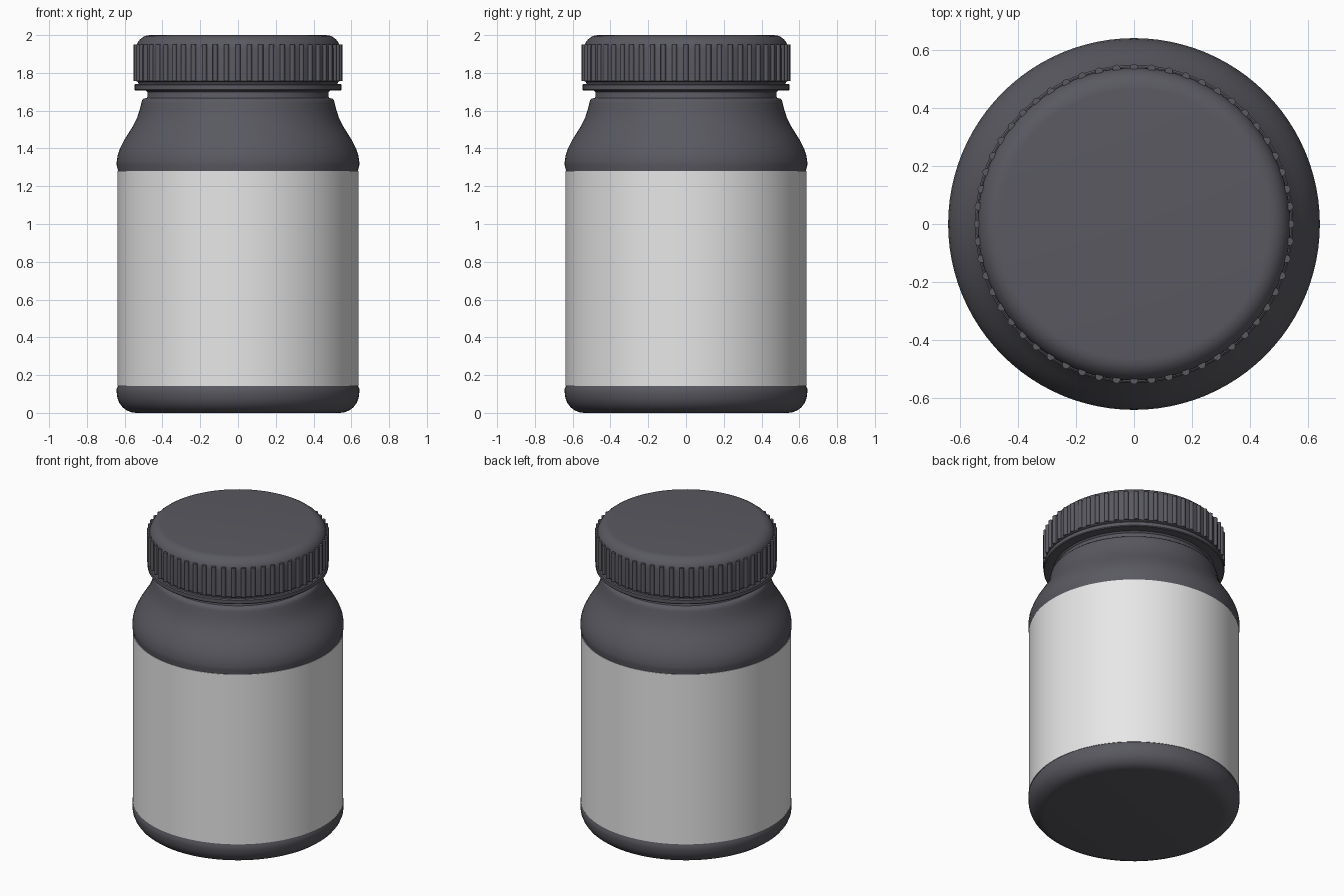
import bpy, bmesh, math
from mathutils import Matrix

if "Cube" in bpy.data.objects:
    bpy.data.objects.remove(bpy.data.objects["Cube"])


def material(name, rgb):
    mat = bpy.data.materials.new(name)
    mat.use_nodes = True
    mat.diffuse_color = (*rgb, 1)
    mat.node_tree.nodes["Principled BSDF"].inputs["Base Color"].default_value = (*rgb, 1)
    return mat


charcoal = material("charcoal plastic", (0.1, 0.1, 0.118))
paper = material("white label", (0.8, 0.8, 0.8))


def finish(bm, name, mat, angle=35):
    bmesh.ops.recalc_face_normals(bm, faces=bm.faces)
    mesh = bpy.data.meshes.new(name)
    bm.to_mesh(mesh)
    bm.free()
    mesh.materials.append(mat)
    obj = bpy.data.objects.new(name, mesh)
    bpy.context.collection.objects.link(obj)
    bpy.ops.object.select_all(action="DESELECT")
    obj.select_set(True)
    bpy.context.view_layer.objects.active = obj
    bpy.ops.object.shade_smooth_by_angle(angle=math.radians(angle))
    return obj


def lathe(name, profile, mat, segments=96):
    """Spin (radius, height) points around z; radius 0 closes an end."""
    bm = bmesh.new()
    verts = [bm.verts.new((r, 0, z)) for r, z in profile]
    edges = [bm.edges.new(pair) for pair in zip(verts, verts[1:])]
    bmesh.ops.spin(bm, geom=verts + edges, axis=(0, 0, 1), cent=(0, 0, 0),
                   angle=math.tau, steps=segments, use_merge=True)
    bmesh.ops.remove_doubles(bm, verts=bm.verts, dist=0.0005)
    return finish(bm, name, mat)


def arc(cr, cz, rx, rz, start, end, steps=6):
    """Elliptical corner of a profile, angles in degrees."""
    angles = [math.radians(start + (end - start) * i / steps) for i in range(steps + 1)]
    return [(cr + rx * math.cos(a), cz + rz * math.sin(a)) for a in angles]


# Jar body: rounded base, recessed label panel, shoulder, lip and neck
base = arc(0.54, 0.105, 0.102, 0.105, -90, 0)
panel = [(0.642, 0.13), (0.636, 0.14), (0.636, 1.285), (0.642, 1.31)]
shoulder = [(0.642, 1.33), (0.637, 1.365), (0.625, 1.4), (0.605, 1.44), (0.58, 1.48),
            (0.555, 1.52), (0.535, 1.56), (0.522, 1.6), (0.512, 1.64)]
lip = [(0.508, 1.655), (0.5, 1.663), (0.482, 1.668)]
neck = [(0.48, 1.672), (0.48, 1.72), (0, 1.72)]
lathe("jar_body", [(0, 0)] + base + panel + shoulder + lip + neck, charcoal)

# Label wrapped around the panel
lathe("label", [(0.636, 0.143), (0.639, 0.143), (0.639, 1.28), (0.636, 1.28)], paper)

# Tamper ring under the cap
lathe("tamper_ring", [(0.47, 1.69), (0.49, 1.708), (0.545, 1.708), (0.549, 1.713),
                      (0.549, 1.736), (0.543, 1.742), (0.5, 1.742)], charcoal)

# Screw cap with a rounded top edge
rim = arc(0.465, 1.925, 0.075, 0.075, 0, 90, 8)
lathe("cap", [(0, 1.735), (0.525, 1.735), (0.53, 1.752), (0.54, 1.757)] + rim + [(0, 2)],
      charcoal)

# Grip ridges around the cap
bm = bmesh.new()
RIDGES = 56
for i in range(RIDGES):
    place = Matrix.Rotation(math.tau * i / RIDGES, 4, "Z") @ Matrix.Translation((0.54, 0, 1.853))
    bmesh.ops.create_cone(bm, cap_ends=True, segments=10, radius1=0.014, radius2=0.014,
                          depth=0.194, matrix=place)
finish(bm, "cap_grip_ridges", charcoal, 45)
